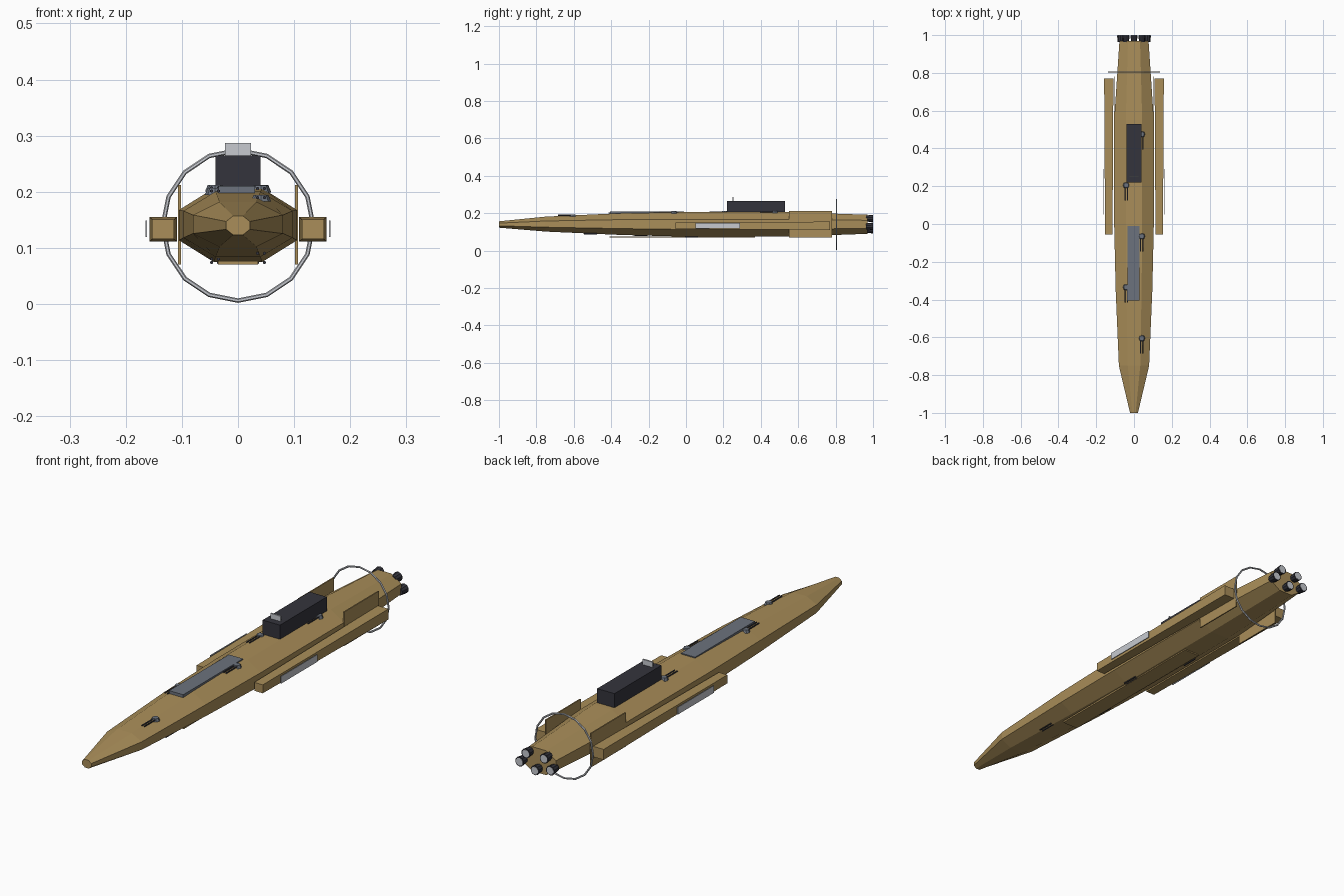
import bpy, bmesh, math
from mathutils import Matrix, Vector

old = bpy.data.objects.get("Cube")
if old:
    bpy.data.objects.remove(old, do_unlink=True)


def material(name, r, g, b):
    m = bpy.data.materials.new(name)
    m.use_nodes = True
    m.diffuse_color = (r, g, b, 1)
    m.node_tree.nodes["Principled BSDF"].inputs["Base Color"].default_value = (r, g, b, 1)
    return m


tan = material("tan hull", 0.40, 0.27, 0.10)
dark = material("charcoal", 0.034, 0.034, 0.045)
slate = material("slate grey", 0.15, 0.17, 0.205)
pale = material("pale grey", 0.57, 0.59, 0.63)


def finish(name, bm, mat):
    bmesh.ops.recalc_face_normals(bm, faces=bm.faces)
    mesh = bpy.data.meshes.new(name)
    bm.to_mesh(mesh)
    bm.free()
    mesh.materials.append(mat)
    ob = bpy.data.objects.new(name, mesh)
    bpy.context.scene.collection.objects.link(ob)
    return ob


def box(name, mat, x, y, z, nose=1.0):
    """Box from ranges; nose scales the front end about its axis."""
    bm = bmesh.new()
    bmesh.ops.create_cube(bm, size=1)
    for v in bm.verts:
        s = nose if v.co.y < 0 else 1
        v.co.x *= s
        v.co.z *= s
        v.co = Vector([(r[0] + r[1]) / 2 + c * (r[1] - r[0]) for r, c in zip((x, y, z), v.co)])
    return finish(name, bm, mat)


def cone(name, mat, loc, r1, r2, depth, sides, axis="Y"):
    """Cone frustum centred on loc, r2 at the +axis end."""
    bm = bmesh.new()
    turn = Matrix.Rotation(-math.pi / 2, 4, "X") if axis == "Y" else Matrix()
    bmesh.ops.create_cone(bm, cap_ends=True, segments=sides, radius1=r1, radius2=r2,
                          depth=depth, matrix=Matrix.Translation(loc) @ turn)
    return finish(name, bm, mat)


# Hull: octagonal sections as (y, half width, bottom, top)
SECTIONS = [(-1, 0.021, 0.123, 0.157), (-0.75, 0.08, 0.102, 0.182), (-0.35, 0.097, 0.084, 0.2),
            (0, 0.105, 0.075, 0.206), (0.55, 0.105, 0.075, 0.206), (0.97, 0.077, 0.09, 0.192)]
bm = bmesh.new()
loops = []
for y, w, low, high in SECTIONS:
    loop = []
    for i in range(8):
        a = math.radians(22.5 + 45 * i)
        k = 1 / math.cos(math.radians(22.5))
        loop.append(bm.verts.new((w * k * math.cos(a), y,
                                  (low + high) / 2 + (high - low) / 2 * k * math.sin(a))))
    loops.append(loop)
for a, b in zip(loops, loops[1:]):
    for i in range(8):
        j = (i + 1) % 8
        bm.faces.new((a[i], a[j], b[j], b[i]))
bm.faces.new(loops[0])
bm.faces.new(loops[-1])
finish("hull", bm, tan)


def hull_z(y, column):
    """Height of the hull bottom (2) or top (3) at y."""
    for a, b in zip(SECTIONS, SECTIONS[1:]):
        if a[0] <= y <= b[0]:
            return a[column] + (b[column] - a[column]) * (y - a[0]) / (b[0] - a[0])


# Side pods, their panels and the tall tail plates
for side, s in (("left", 1), ("right", -1)):
    def span(a, b):
        return sorted((s * a, s * b))
    box(side + "_pod", tan, span(0.109, 0.158), (-0.055, 0.77), (0.111, 0.155), 0.8)
    box(side + "_pod_panel", pale, span(0.162, 0.165), (0.05, 0.29), (0.119, 0.149))
    box(side + "_tail_plate", tan, span(0.102, 0.107), (0.55, 0.78), (0.07, 0.212))

# Upper deckhouse, sensor, deck plate and keel plate
box("deckhouse", dark, (-0.04, 0.04), (0.22, 0.53), (0.19, 0.265))
box("sensor_plate", pale, (-0.023, 0.023), (0.248, 0.255), (0.262, 0.287))
box("deck_plate", slate, (-0.035, 0.03), (-0.405, -0.01), (0.197, 0.21))
box("keel_plate", tan, (-0.036, 0.036), (-0.41, 0.37), (0.07, 0.077))

# Tail ring
R, r, N, M = 0.134, 0.004, 16, 6
bm = bmesh.new()
grid = []
for i in range(N):
    a = math.tau * i / N
    grid.append([])
    for j in range(M):
        b = math.tau * j / M
        d = R + r * math.cos(b)
        grid[-1].append(bm.verts.new((d * math.cos(a), 0.805 + r * math.sin(b), 0.14 + d * math.sin(a))))
for i in range(N):
    for j in range(M):
        p, q = grid[i], grid[(i + 1) % N]
        bm.faces.new((p[j], q[j], q[(j + 1) % M], p[(j + 1) % M]))
finish("tail_ring", bm, pale)

# Five engine nozzles with pale exhaust discs
for i, (x, z) in enumerate([(0, -0.028), (0.071, -0.01), (-0.071, -0.01), (0.042, 0.032), (-0.042, 0.032)]):
    cone(f"nozzle_{i}", dark, (x, 0.981, 0.14 + z), 0.016, 0.02, 0.036, 10)
    cone(f"exhaust_{i}", pale, (x, 0.998, 0.14 + z), 0.016, 0.016, 0.004, 10)

# Twin-barrel turrets alternating along the deck
for i in range(5):
    x = 0.041 if i % 2 == 0 else -0.041
    y = -0.605 + 0.27 * i
    z = hull_z(y, 3)
    cone(f"turret_{i}", slate, (x, y, z), 0.018, 0.013, 0.012, 8, "Z")
    for k in (-1, 1):
        cone(f"turret_{i}_barrel", dark, (x + 0.006 * k, y - 0.045, z + 0.001), 0.003, 0.003, 0.07, 6)

# Flush barrels along the keel
for i in range(4):
    x = 0.041 if i % 2 == 0 else -0.041
    y = -0.51 + 0.27 * i
    for k in (-1, 1):
        cone(f"keel_barrel_{i}", dark, (x + 0.006 * k, y, hull_z(y, 2) - 0.001), 0.003, 0.003, 0.07, 6)
